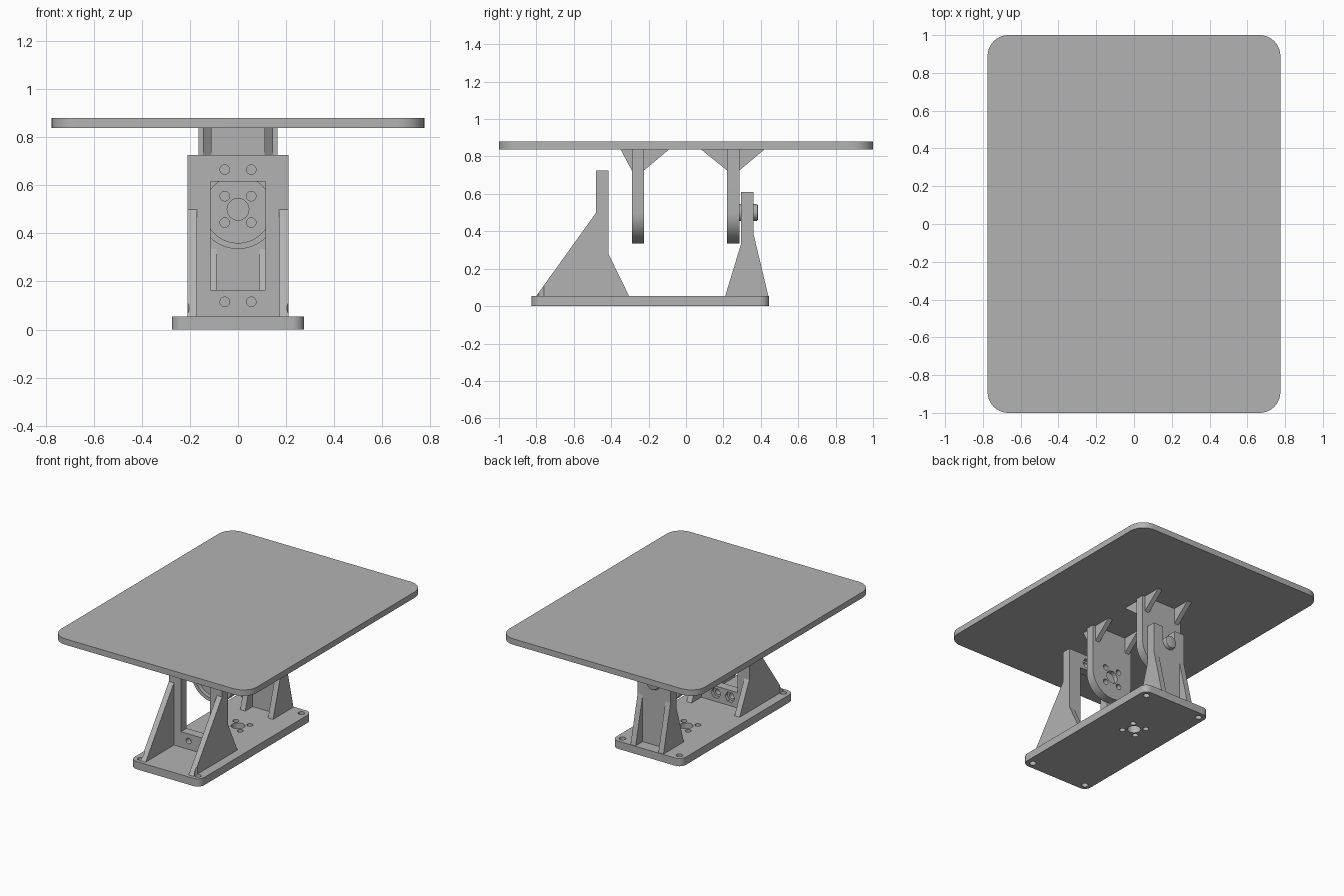
import bpy, bmesh, math
from mathutils import Vector

cube = bpy.data.objects.get("Cube")
if cube:
    bpy.data.objects.remove(cube, do_unlink=True)

grey = bpy.data.materials.new("plain_grey")
grey.use_nodes = True
colour = (0.45, 0.45, 0.45, 1)
grey.diffuse_color = colour
grey.node_tree.nodes["Principled BSDF"].inputs["Base Color"].default_value = colour

# How a flat outline point (a, b) at depth d maps into space
PLANES = {
    "XY": lambda a, b, d: Vector((a, b, d)),
    "XZ": lambda a, b, d: Vector((a, d, b)),
    "YZ": lambda a, b, d: Vector((d, a, b)),
}


def arc(ca, cb, r, start, end, n):
    steps = [math.radians(start + (end - start) * i / n) for i in range(n + 1)]
    return [(ca + r * math.cos(t), cb + r * math.sin(t)) for t in steps]


def circle(ca, cb, r, n=32):
    return arc(ca, cb, r, 0, 360, n)[:-1]


def rect(a0, a1, b0, b1):
    return [(a0, b0), (a1, b0), (a1, b1), (a0, b1)]


def round_rect(a0, a1, b0, b1, r):
    corners = [(a1 - r, b1 - r), (a0 + r, b1 - r), (a0 + r, b0 + r), (a1 - r, b0 + r)]
    return [p for i, c in enumerate(corners) for p in arc(*c, r, 90 * i, 90 * i + 90, 10)]


def prism(name, plane, outlines, lo, hi):
    """Extrude one or more flat outlines between two depths."""
    bm = bmesh.new()
    for outline in outlines:
        ends = [[bm.verts.new(PLANES[plane](a, b, d)) for a, b in outline] for d in (lo, hi)]
        bm.faces.new(ends[0])
        bm.faces.new(ends[1][::-1])
        n = len(outline)
        for i in range(n):
            j = (i + 1) % n
            bm.faces.new((ends[0][i], ends[1][i], ends[1][j], ends[0][j]))
    bmesh.ops.recalc_face_normals(bm, faces=bm.faces)
    mesh = bpy.data.meshes.new(name)
    bm.to_mesh(mesh)
    bm.free()
    mesh.materials.append(grey)
    obj = bpy.data.objects.new(name, mesh)
    bpy.context.collection.objects.link(obj)
    return obj


def bake(obj):
    """Apply every modifier on the object."""
    graph = bpy.context.evaluated_depsgraph_get()
    mesh = bpy.data.meshes.new_from_object(obj.evaluated_get(graph))
    obj.modifiers.clear()
    obj.data = mesh


def cut(obj, plane, outlines, lo, hi):
    cutter = prism("cutter", plane, outlines, lo, hi)
    cutter.hide_render = True
    mod = obj.modifiers.new("cut", "BOOLEAN")
    mod.operation, mod.solver, mod.object = "DIFFERENCE", "EXACT", cutter
    bake(obj)
    bpy.data.objects.remove(cutter, do_unlink=True)


def gusset_pair(name, profile, inner, outer):
    return [prism(f"{name}_{label}", "YZ", [profile], *sorted((s * inner, s * outer)))
            for label, s in (("left", 1), ("right", -1))]


def horn_pattern(cb):
    """Centre bore with four screw holes around it."""
    return [circle(0, cb, 0.045)] + [
        circle(a, cb + b, 0.02, 20) for a in (-0.055, 0.055) for b in (-0.055, 0.055)]


BASE_TOP, TABLE_BOTTOM, PIVOT = 0.055, 0.838, 0.5
corner_holes = [circle(x, y, 0.022, 20) for x in (-0.225, 0.225) for y in (-0.775, 0.395)]

# Table top
prism("table_top", "XY", [round_rect(-0.775, 0.775, -1, 1, 0.11)], TABLE_BOTTOM, 0.88)

# Base plate with mounting holes
base = prism("base_plate", "XY", [round_rect(-0.275, 0.275, -0.825, 0.445, 0.05)], 0, BASE_TOP)
cut(base, "XY", corner_holes + horn_pattern(0), -0.1, 0.1)

# Front bracket: framed window, screw holes and nut recesses at the back
bracket = prism("front_bracket", "XZ", [rect(-0.21, 0.21, BASE_TOP, 0.725)], -0.48, -0.415)
screws = [(x, z) for x in (-0.055, 0.055) for z in (0.115, 0.665)]
cut(bracket, "XZ", [rect(-0.115, 0.115, 0.165, 0.615)], -0.6, -0.3)
cut(bracket, "XZ", [circle(x, z, 0.02, 20) for x, z in screws], -0.6, -0.3)
cut(bracket, "XZ", [circle(x, z, 0.038, 6) for x, z in screws], -0.44, -0.3)
braces = gusset_pair("front_bracket_front_brace",
                     [(-0.8, BASE_TOP), (-0.48, BASE_TOP), (-0.48, 0.5)], 0.17, 0.21)
for brace in braces:
    cut(brace, "XY", corner_holes, 0, 0.2)
gusset_pair("front_bracket_back_brace",
            [(-0.305, BASE_TOP), (-0.415, BASE_TOP), (-0.415, 0.28)], 0.17, 0.21)

# Rear bracket: open slot that cradles the pivot pin
slot = [(0.05, 0.7), (-0.05, 0.7)] + arc(0, PIVOT, 0.05, 180, 360, 16)
rear = prism("rear_bracket", "XZ", [rect(-0.13, 0.13, BASE_TOP, 0.61)], 0.295, 0.36)
cut(rear, "XZ", [slot], 0.2, 0.5)
gusset_pair("rear_bracket_front_brace",
            [(0.21, BASE_TOP), (0.295, BASE_TOP), (0.295, 0.335)], 0.09, 0.13)
gusset_pair("rear_bracket_back_brace",
            [(0.44, BASE_TOP), (0.36, BASE_TOP), (0.36, 0.39)], 0.09, 0.13)

# Hanging arms with round lower ends
arm_shape = [(0.165, TABLE_BOTTOM), (-0.165, TABLE_BOTTOM)] + arc(0, PIVOT, 0.165, 180, 360, 32)
front_arm = prism("front_arm", "XZ", [arm_shape], -0.29, -0.225)
cut(front_arm, "XZ", [circle(0, PIVOT, 0.14, 48)], -0.4, -0.26)
cut(front_arm, "XZ", horn_pattern(PIVOT), -0.4, -0.1)
prism("rear_arm", "XZ", [arm_shape], 0.22, 0.285)

# Braces between the arms and the table: foot on the arm, tip under the table
for name, foot, tip in (("front_arm_front", -0.29, -0.35), ("front_arm_back", -0.225, -0.09),
                        ("rear_arm_front", 0.22, 0.08), ("rear_arm_back", 0.285, 0.42)):
    gusset_pair(name + "_brace",
                [(foot, 0.725), (foot, TABLE_BOTTOM), (tip, TABLE_BOTTOM)], 0.11, 0.145)

# Pivot pin with a softened end
pin = prism("pivot_pin", "XZ", [circle(0, PIVOT, 0.045)], 0.28, 0.385)
bevel = pin.modifiers.new("soft_end", "BEVEL")
bevel.width, bevel.segments = 0.008, 2
bevel.limit_method, bevel.angle_limit = "ANGLE", math.radians(40)
bake(pin)

# Smooth the round walls while keeping edges sharp
bpy.ops.object.select_all(action="DESELECT")
for obj in bpy.context.scene.objects:
    if obj.type == "MESH" and obj.data.materials and obj.data.materials[0] == grey:
        obj.select_set(True)
        bpy.context.view_layer.objects.active = obj
bpy.ops.object.shade_smooth_by_angle(angle=math.radians(30))
